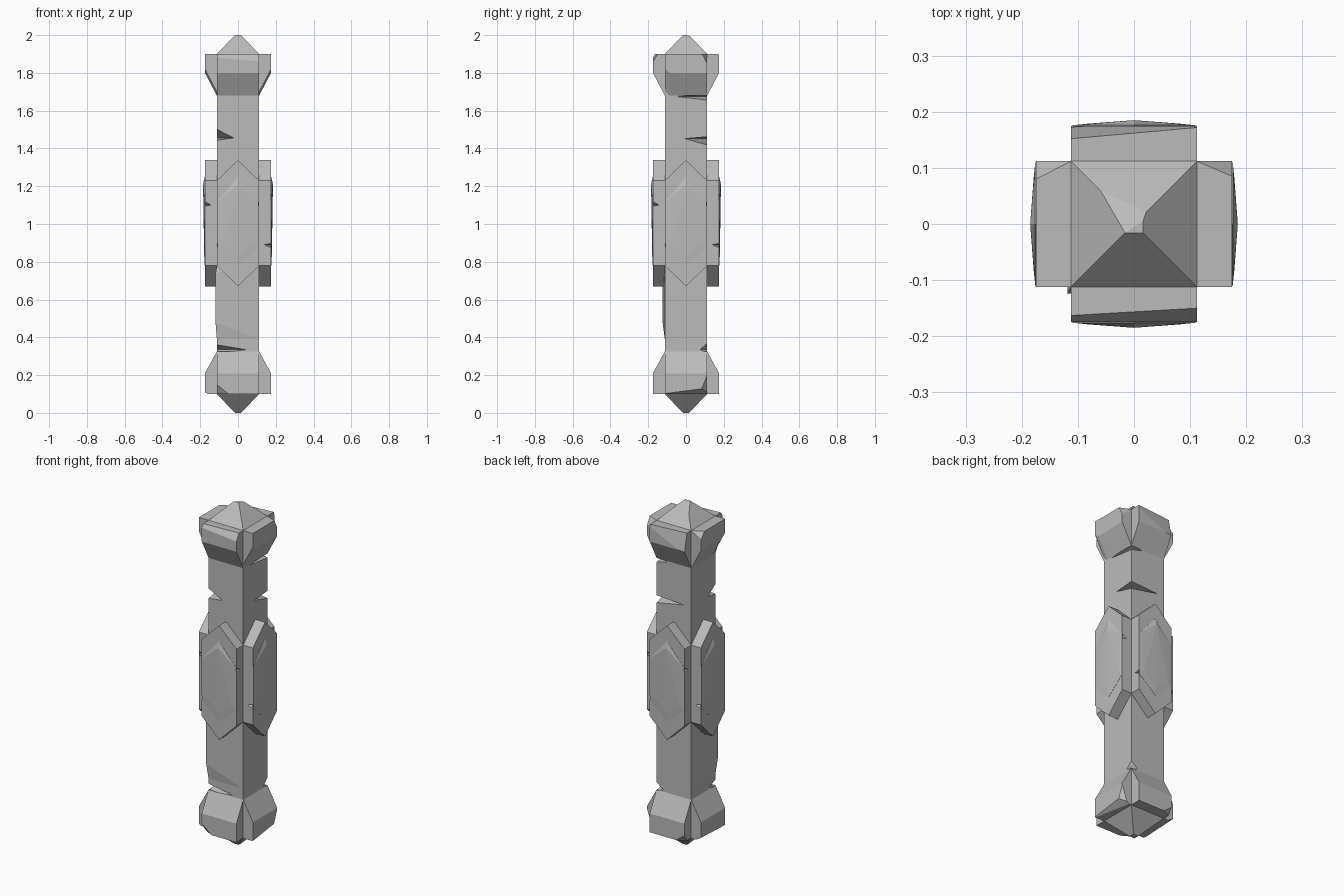
import bpy, bmesh
from math import pi
from mathutils import Vector, Matrix

cube = bpy.data.objects.get("Cube")
if cube:
    bpy.data.objects.remove(cube, do_unlink=True)

W = 0.112      # half width of the shaft
D = 0.175      # reach of the lobes and plates

stone = bpy.data.materials.new("grey stone")
stone.use_nodes = True
GREY = (0.5, 0.5, 0.5, 1)
stone.diffuse_color = GREY
stone.node_tree.nodes["Principled BSDF"].inputs["Base Color"].default_value = GREY


def hull_mesh(points):
    """Convex bmesh around the points, with flat areas merged."""
    bm = bmesh.new()
    for p in points:
        bm.verts.new(p)
    res = bmesh.ops.convex_hull(bm, input=bm.verts[:])
    inside = [v for v in bm.verts if not v.link_faces]
    bmesh.ops.delete(bm, geom=inside, context='VERTS')
    bmesh.ops.dissolve_limit(bm, angle_limit=0.005, verts=bm.verts[:], edges=bm.edges[:])
    bmesh.ops.recalc_face_normals(bm, faces=bm.faces[:])
    return bm


def solid(name, points, chips=(), turn=0):
    """Convex part; each chip is a plane through three points (x, depth, z)."""
    bm = hull_mesh(points)
    for chip in chips:
        a, b, c = [Vector((x, -d, z)) for x, d, z in chip]
        normal = (b - a).cross(c - a)
        centre = sum((v.co for v in bm.verts), Vector()) / len(bm.verts)
        if normal.dot(centre - a) > 0:
            normal.negate()
        bmesh.ops.bisect_plane(bm, geom=bm.verts[:] + bm.edges[:] + bm.faces[:],
                               plane_co=a, plane_no=normal, clear_outer=True)
        kept = [v.co.copy() for v in bm.verts]
        bm.free()
        bm = hull_mesh(kept)
    bm.transform(Matrix.Rotation(turn * pi / 2, 4, 'Z'))
    mesh = bpy.data.meshes.new(name)
    bm.to_mesh(mesh)
    bm.free()
    mesh.materials.append(stone)
    obj = bpy.data.objects.new(name, mesh)
    bpy.context.collection.objects.link(obj)
    return obj


def carve(obj, notches):
    """Cut pointed notches out of vertical edges, then drop the cutters."""
    cutters = []
    for i, pts in enumerate(notches):
        cutter = solid("notch_cutter", pts)
        cutter.hide_render = True
        mod = obj.modifiers.new("notch", 'BOOLEAN')
        mod.operation, mod.solver, mod.object = 'DIFFERENCE', 'EXACT', cutter
        cutters.append(cutter)
    bpy.context.view_layer.update()
    shape = obj.evaluated_get(bpy.context.evaluated_depsgraph_get())
    mesh = bpy.data.meshes.new_from_object(shape)
    obj.modifiers.clear()
    obj.data = mesh
    for cutter in cutters:
        bpy.data.objects.remove(cutter, do_unlink=True)


def notch(sx, sy, z, up, down, rx, ry, ex=W, ey=W):
    """Four-cornered wedge biting into the edge at (sx*ex, sy*ey)."""
    ox, oy = sx * (ex + 0.015), sy * (ey + 0.015)
    return [(ox, oy, z + up), (ox, oy, z - down),
            (sx * (ex - rx), oy, z), (ox, sy * (ey - ry), z)]


def square(half, z):
    return [(x, y, z) for x in (-half, half) for y in (-half, half)]


def prism(profile):
    """Sweep a (depth, z) side profile across the shaft width."""
    return [(x, -d, z) for x in (-W, W) for d, z in profile]


# Shaft with pointed ends
shaft = solid("shaft", square(0.016, 0) + square(W, 0.1) + square(W, 1.9) + square(0.016, 2),
              [[(-0.045, -0.045, 1.965), (-0.016, 0.016, 2), (0.016, -0.016, 1.995)]])
carve(shaft, [notch(-1, -1, 1.455, 0.065, 0.015, 0.11, 0.08),
              notch(1, 1, 1.452, 0.012, 0.04, 0.2, 0.13),
              notch(-1, -1, 0.335, 0.035, 0.03, 0.2, 0.06),
              notch(1, 1, 0.335, 0.06, 0.03, 0.06, 0.05),
              notch(1, 1, 1.675, 0.02, 0.025, 0.08, 0.2)])

# Slight swelling on one lower edge of the shaft
solid("shaft_swelling",
      [(-0.119, -0.124, z) for z in (0.48, 0.74)]
      + [(x, y, z) for x, y in ((W, -W), (-W, W), (-W, -W)) for z in (0.39, 0.78)])

# Chipped corners of the head and foot lobes, by side
head_chips = {
    0: [[(-W, 0.163, 1.9), (W, 0.15, 1.9), (0, D, 1.87)]],
    1: [[(0.085, D, 1.9), (W, W, 1.9), (W, D, 1.85)],
        [(-W, D, 1.82), (-W, W, 1.7), (-0.085, 0.1435, 1.74)]],
    2: [[(W, 0.152, 1.9), (-W, 0.172, 1.9), (-W, D, 1.885)]],
    3: [[(-0.08, D, 1.9), (-W, W, 1.9), (-W, D, 1.86)],
        [(W, D, 1.82), (W, W, 1.7), (0.085, 0.1435, 1.74)]],
}
foot_chips = {
    0: [[(-W, D, 0.15), (-0.05, D, 0.1), (-W, 0.14, 0.1)]],
    1: [[(-0.09, D, 0.105), (0.1, D, 0.13), (0, 0.15, 0.1)],
        [(0.08, D, 0.12), (W, D, 0.2), (W, 0.14, 0.1)]],
    2: [[(W, D, 0.14), (0.06, D, 0.1), (W, 0.15, 0.1)]],
    3: [[(-W, D, 0.12), (W, D, 0.11), (0, 0.15, 0.1)]],
}

head_profile = [(W, 1.9), (D, 1.9), (D, 1.8), (W, 1.68)]
foot_profile = [(W, 0.1), (D, 0.1), (D, 0.21), (W, 0.325)]
hexagon = [(0, 1.338), (W, 1.23), (W, 0.78), (0, 0.67), (-W, 0.78), (-W, 1.23)]
panel = [(0, 1.25), (W, 1.12), (W, 0.87), (0, 0.78), (-W, 0.87), (-W, 1.12)]

for turn, side in enumerate(("front", "left", "back", "right")):
    solid(side + "_head_lobe", prism(head_profile), head_chips[turn], turn)
    solid(side + "_foot_lobe", prism(foot_profile), foot_chips[turn], turn)

    # Six-sided plate with nicked edges
    plate = solid(side + "_plate", [(x, -d, z) for x, z in hexagon for d in (W, D)])
    carve(plate, [notch(-1, -1, 0.89, 0.015, 0.03, 0.05, 0.05, W, D),
                  notch(1, -1, 1.1, 0.04, 0.012, 0.04, 0.05, W, D)])
    plate.data.transform(Matrix.Rotation(turn * pi / 2, 4, 'Z'))

    # Low ridged panel on the plate
    solid(side + "_ridged_panel",
          [(x * 0.98, -d, z) for x, z in panel for d in (D - 0.004, D + 0.001)]
          + [(0, -0.185, 1.21), (0, -0.179, 0.83)]
          + [(x, -0.179, z) for x in (-0.08, 0.08) for z in (0.9, 1.09)], turn=turn)
